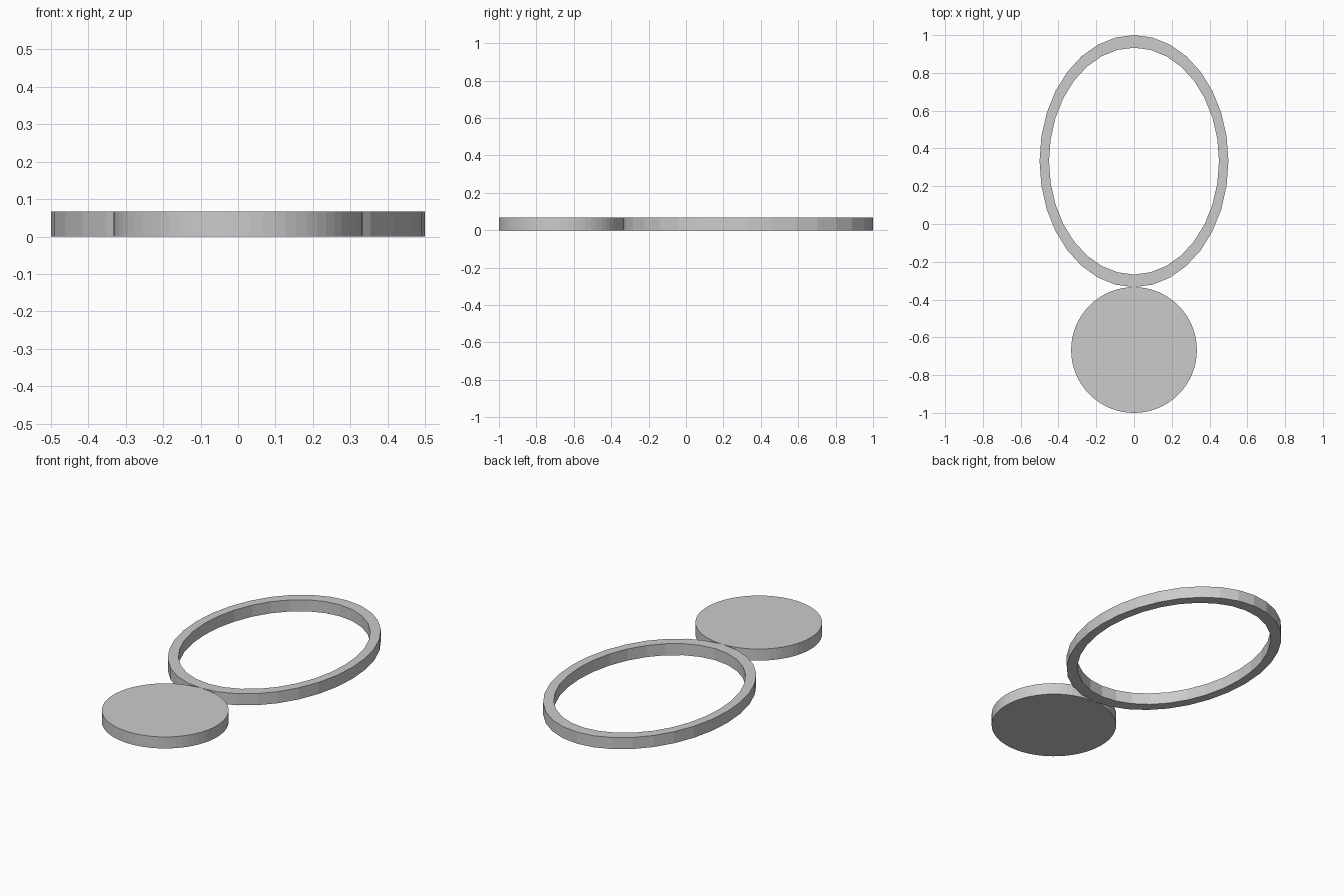
import bpy, bmesh
from math import sin, cos, pi

if "Cube" in bpy.data.objects:
    bpy.data.objects.remove(bpy.data.objects["Cube"])

HEIGHT = 0.067


def make_object(name, bm):
    bmesh.ops.recalc_face_normals(bm, faces=bm.faces)
    mesh = bpy.data.meshes.new(name)
    bm.to_mesh(mesh)
    bm.free()
    obj = bpy.data.objects.new(name, mesh)
    bpy.context.collection.objects.link(obj)
    return obj


def loop(bm, rx, ry, cy, z, sides):
    return [bm.verts.new((rx * cos(2 * pi * i / sides),
                          cy + ry * sin(2 * pi * i / sides), z))
            for i in range(sides)]


def bridge(bm, a, b):
    n = len(a)
    for i in range(n):
        j = (i + 1) % n
        bm.faces.new((a[i], a[j], b[j], b[i]))


# Oval ring: rectangular section, low-poly flat facets
bm = bmesh.new()
section = [(1.0, 0), (1.0, HEIGHT), (0.9, HEIGHT), (0.9, 0)]
loops = [loop(bm, 0.5 * s, 0.667 * s, 0.333, z, 32) for s, z in section]
for k in range(4):
    bridge(bm, loops[k], loops[(k + 1) % 4])
make_object("oval_ring", bm)

# Solid round disc in front of the ring
bm = bmesh.new()
bottom = loop(bm, 0.333, 0.333, -0.667, 0, 64)
top = loop(bm, 0.333, 0.333, -0.667, HEIGHT, 64)
bridge(bm, bottom, top)
bm.faces.new(top)
bm.faces.new(bottom[::-1])
make_object("round_disc", bm)
